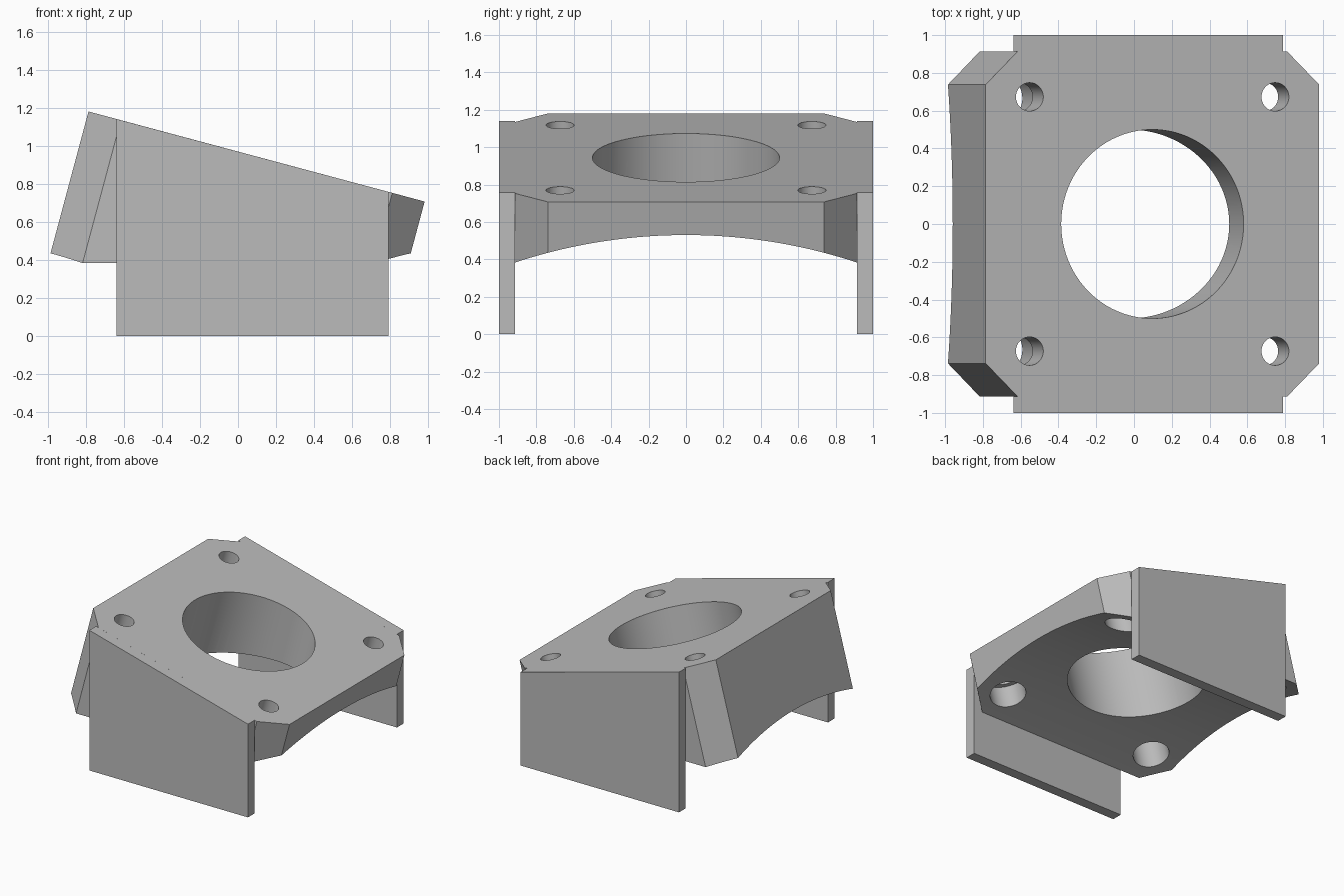
import bpy, bmesh
from math import radians, pi
from mathutils import Matrix, Vector

cube = bpy.data.objects.get("Cube")
if cube:
    bpy.data.objects.remove(cube, do_unlink=True)

grey = bpy.data.materials.new("plain grey")
grey.use_nodes = True
colour = (0.5, 0.5, 0.5, 1)
grey.diffuse_color = colour
grey.node_tree.nodes["Principled BSDF"].inputs["Base Color"].default_value = colour

TILT = radians(15)
TOP = Vector((0.0975, 0, 0.9435))      # centre of the sloping top face
SLOPE = Matrix.Translation(TOP) @ Matrix.Rotation(TILT, 4, 'Y')
HALF, CHAMFER = 0.914, 0.176


def make_object(name, bm):
    bmesh.ops.recalc_face_normals(bm, faces=bm.faces)
    mesh = bpy.data.meshes.new(name)
    bm.to_mesh(mesh)
    bm.free()
    mesh.materials.append(grey)
    obj = bpy.data.objects.new(name, mesh)
    bpy.context.collection.objects.link(obj)
    return obj


def prism(name, points, offset):
    bm = bmesh.new()
    face = bm.faces.new([bm.verts.new(p) for p in points])
    made = bmesh.ops.extrude_face_region(bm, geom=[face])["geom"]
    verts = [g for g in made if isinstance(g, bmesh.types.BMVert)]
    bmesh.ops.translate(bm, verts=verts, vec=offset)
    return make_object(name, bm)


def cylinders(name, specs, matrix):
    """specs: x, y, radius, upper height, lower height"""
    bm = bmesh.new()
    for x, y, r, hi, lo in specs:
        place = matrix @ Matrix.Translation((x, y, (hi + lo) / 2))
        bmesh.ops.create_cone(bm, cap_ends=True, segments=96, radius1=r,
                              radius2=r, depth=hi - lo, matrix=place)
    obj = make_object(name, bm)
    obj.hide_render = True
    return obj


def cut(target, cutter):
    mod = target.modifiers.new("cut", 'BOOLEAN')
    mod.operation = 'DIFFERENCE'
    mod.solver = 'EXACT'
    mod.object = cutter
    bpy.context.view_layer.objects.active = target
    bpy.ops.object.modifier_apply(modifier=mod.name)
    bpy.data.objects.remove(cutter, do_unlink=True)


# Tilted block with chamfered corners
a, b = HALF, HALF - CHAMFER
outline = [(a, b), (b, a), (-b, a), (-a, b), (-a, -b), (-b, -a), (b, -a), (a, -b)]
down = SLOPE.to_3x3() @ Vector((0, 0, -1.2))
block = prism("mount_block", [SLOPE @ Vector((x, y, 0)) for x, y in outline], down)

# Level arch hollowed out of the underside
ARCH_R = 2.92
bm = bmesh.new()
bmesh.ops.create_cone(bm, cap_ends=True, segments=360, radius1=ARCH_R, radius2=ARCH_R, depth=4,
                      matrix=Matrix.Translation((0, 0, 0.53 - ARCH_R)) @ Matrix.Rotation(pi / 2, 4, 'Y'))
cut(block, make_object("arch_cutter", bm))

# Main opening, screw holes and their wider bores from below
corners = [(x, y) for x in (-0.673, 0.673) for y in (-0.673, 0.673)]
cut(block, cylinders("hole_cutter", [(0, 0, 0.5, 0.3, -1.4)]
                     + [(x, y, 0.075, 0.3, -1.4) for x, y in corners], SLOPE))
cut(block, cylinders("bore_cutter", [(x, y, 0.135, -0.22, -1.4) for x, y in corners], SLOPE))

# Upright side plates, cut to the slope of the block
profile = [(-0.637, 0), (0.79, 0), (0.79, 0.758), (-0.637, 1.14)]
for name, y in (("front_plate", -1), ("back_plate", HALF)):
    prism(name, [(x, y, z) for x, z in profile], (0, 1 - HALF, 0))

# Smooth bores, crisp edges
bpy.ops.object.select_all(action='DESELECT')
block.select_set(True)
bpy.context.view_layer.objects.active = block
bpy.ops.object.shade_smooth_by_angle(angle=radians(30))
